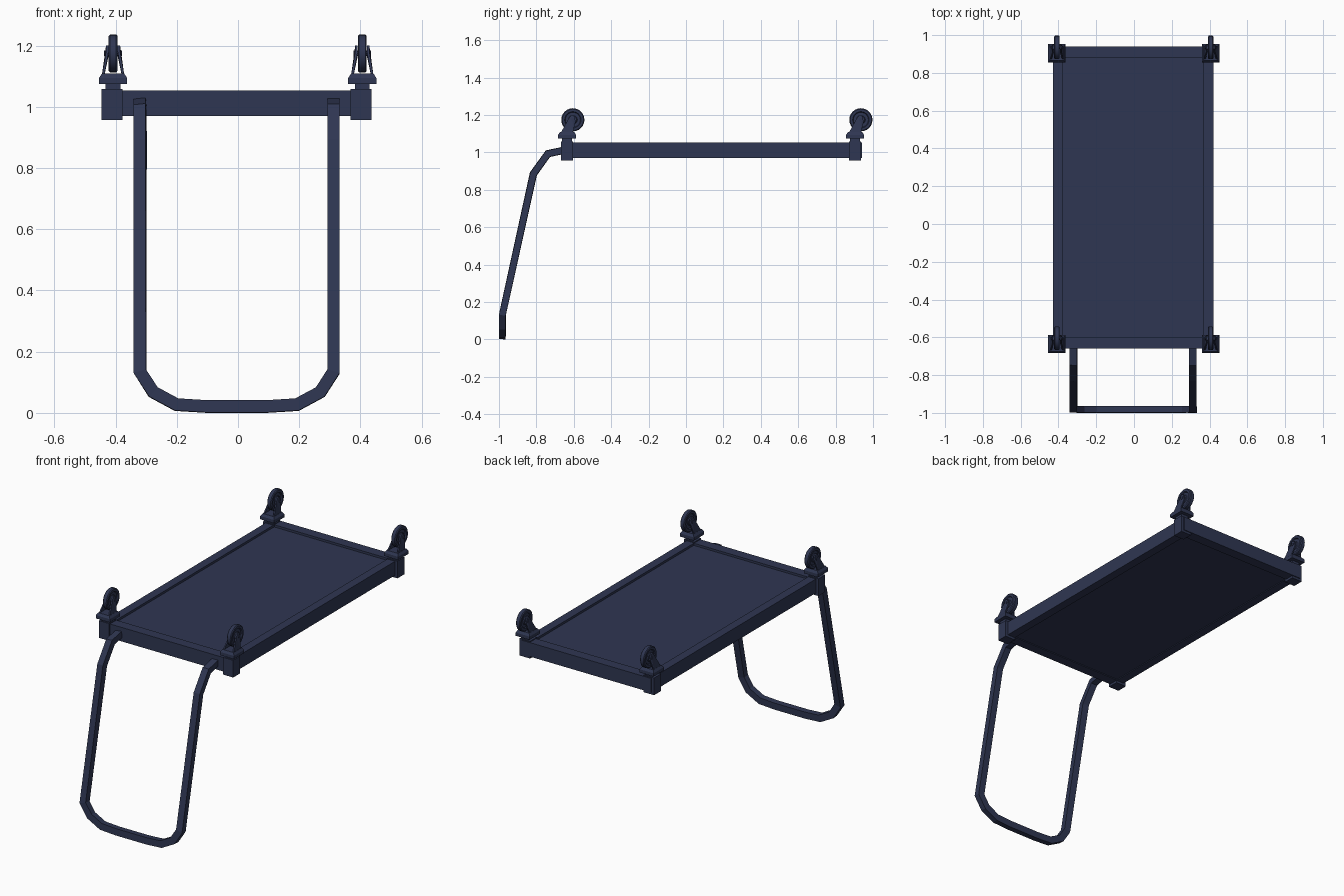
import bpy, bmesh, math
from mathutils import Vector

cube = bpy.data.objects.get("Cube")
if cube:
    bpy.data.objects.remove(cube, do_unlink=True)

NAVY = (0.028, 0.037, 0.084, 1.0)
navy = bpy.data.materials.new("navy_paint")
navy.use_nodes = True
navy.diffuse_color = NAVY
navy.node_tree.nodes["Principled BSDF"].inputs["Base Color"].default_value = NAVY


def finish(name, bm, smooth=False):
    bmesh.ops.recalc_face_normals(bm, faces=bm.faces)
    mesh = bpy.data.meshes.new(name)
    bm.to_mesh(mesh)
    bm.free()
    mesh.materials.append(navy)
    obj = bpy.data.objects.new(name, mesh)
    bpy.context.collection.objects.link(obj)
    if smooth:
        bpy.ops.object.select_all(action='DESELECT')
        obj.select_set(True)
        bpy.context.view_layer.objects.active = obj
        bpy.ops.object.shade_smooth_by_angle(angle=math.radians(30))
    return obj


def box(name, lo, hi, top_scale=1.0):
    """Box between two corners; top_scale tapers the upper face."""
    lo, hi = Vector(lo), Vector(hi)
    mid, size = (lo + hi) / 2, hi - lo
    bm = bmesh.new()
    bmesh.ops.create_cube(bm, size=1)
    for v in bm.verts:
        s = top_scale if v.co.z > 0 else 1.0
        v.co = mid + Vector((v.co.x * size.x * s, v.co.y * size.y * s, v.co.z * size.z))
    return finish(name, bm)


def lathe_x(name, profile, centre, segments=24):
    """Turn a closed (x, radius) profile about the x axis."""
    bm = bmesh.new()
    rings = []
    for i in range(segments):
        a = math.tau * i / segments
        rings.append([bm.verts.new((centre[0] + x, centre[1] + r * math.cos(a),
                                    centre[2] + r * math.sin(a))) for x, r in profile])
    n = len(profile)
    for i in range(segments):
        a, b = rings[i], rings[(i + 1) % segments]
        for j in range(n - 1):
            bm.faces.new((a[j], a[j + 1], b[j + 1], b[j]))
    bm.faces.new([r[0] for r in rings])
    bm.faces.new([r[-1] for r in rings])
    return finish(name, bm, smooth=True)


def sweep(name, path, half_w, half_t):
    """Rectangular bar along a path with mitred bends."""
    pts = [Vector(p) for p in path]
    bm = bmesh.new()
    rings, normal = [], Vector((1, 0, 0))
    for i, p in enumerate(pts):
        t1 = (p - pts[max(i - 1, 0)]).normalized() if i else (pts[1] - p).normalized()
        t2 = (pts[i + 1] - p).normalized() if i < len(pts) - 1 else t1
        t = (t1 + t2).normalized()
        normal = (normal - t * normal.dot(t)).normalized()
        side = t.cross(normal)
        bend = t2 - t1
        stretch = 1 / max(t.dot(t1), 0.5) - 1
        ring = []
        for a, b in ((1, 1), (-1, 1), (-1, -1), (1, -1)):
            off = normal * a * half_w + side * b * half_t
            if bend.length > 1e-5:
                d = bend.normalized()
                off += d * off.dot(d) * stretch
            ring.append(bm.verts.new(p + off))
        rings.append(ring)
    for a, b in zip(rings, rings[1:]):
        for j in range(4):
            k = (j + 1) % 4
            bm.faces.new((a[j], a[k], b[k], b[j]))
    bm.faces.new(rings[0])
    bm.faces.new(rings[-1])
    return finish(name, bm)


# Deck: recessed panel inside a rectangular frame
CX = -0.005
Z0, Z1 = 0.97, 1.053
Y0, Y1 = -0.66, 0.941
box("deck_panel", (CX - 0.4, -0.63, 0.975), (CX + 0.4, 0.91, 1.04))
for side, s in (("left", 1), ("right", -1)):
    xs = sorted((CX + s * 0.374, CX + s * 0.425))
    box(f"{side}_frame_rail", (xs[0], -0.6, Z0), (xs[1], 0.88, Z1))
box("front_frame_rail", (CX - 0.425, Y0, Z0), (CX + 0.425, -0.6, Z1))
box("back_frame_rail", (CX - 0.425, 0.88, Z0), (CX + 0.425, Y1, Z1))

# Bent push handle, built as one half and mirrored
half = [(0.316, -0.63, 1.016), (0.316, -0.738, 0.993), (0.316, -0.816, 0.885),
        (0.316, -0.981, 0.135), (0.273, -0.981, 0.068), (0.197, -0.981, 0.027),
        (0.1, -0.981, 0.021)]
path = half + [(-x, y, z) for x, y, z in reversed(half)]
sweep("push_handle", [(x + CX + 0.001, y, z) for x, y, z in path], 0.02, 0.0175)


def fork_arm(name, x, y, s):
    """Slanted plate leaning in from the bracket to the axle."""
    outline = [(-0.036, 1.1), (0.03, 1.1), (0.046, 1.165), (0.038, 1.195),
               (0.022, 1.2), (0.008, 1.18)]
    bm = bmesh.new()
    layers = []
    for thick in (0, 0.008):
        layers.append([bm.verts.new((
            x + s * (0.037 - 0.014 * min((z - 1.1) / 0.065, 1) - thick), y + dy, z))
            for dy, z in outline])
    a, b = layers
    n = len(outline)
    for f in (a, b):
        bmesh.ops.triangulate(bm, faces=[bm.faces.new(f)])
    for i in range(n):
        k = (i + 1) % n
        bm.faces.new((a[i], a[k], b[k], b[i]))
    return finish(name, bm)


# Corner posts and casters, wheels pointing up
right_half = [(0.013, 0.008), (0.013, 0.02), (0.008, 0.024), (0.008, 0.04),
              (0.0145, 0.044), (0.0145, 0.057), (0.010, 0.062)]
wheel_profile = right_half + [(-x, r) for x, r in reversed(right_half)]
axle_profile = [(-0.029, 0.009), (0.029, 0.009)]

for end, y in (("front", -0.636), ("back", 0.904)):
    for side, s in (("left", 1), ("right", -1)):
        n = f"{end}_{side}"
        px, cx = CX + s * 0.407, s * 0.407 - 0.001
        box(f"{n}_corner_post", (px - 0.034, y - 0.032, 0.956), (px + 0.034, y + 0.032, 1.058))
        box(f"{n}_caster_stem", (cx - 0.024, y - 0.026, 1.05), (cx + 0.024, y + 0.026, 1.08))
        box(f"{n}_caster_plate", (cx - 0.046, y - 0.048, 1.075),
            (cx + 0.046, y + 0.048, 1.094))
        box(f"{n}_caster_crown", (cx - 0.046, y - 0.048, 1.094),
            (cx + 0.046, y + 0.048, 1.108), 0.8)
        for k, sign in (("inner", -s), ("outer", s)):
            fork_arm(f"{n}_{k}_fork_arm", cx, y, sign)
        wheel_at = (cx, y + 0.031, 1.174)
        lathe_x(f"{n}_wheel", wheel_profile, wheel_at)
        lathe_x(f"{n}_axle", axle_profile, wheel_at, 8)
